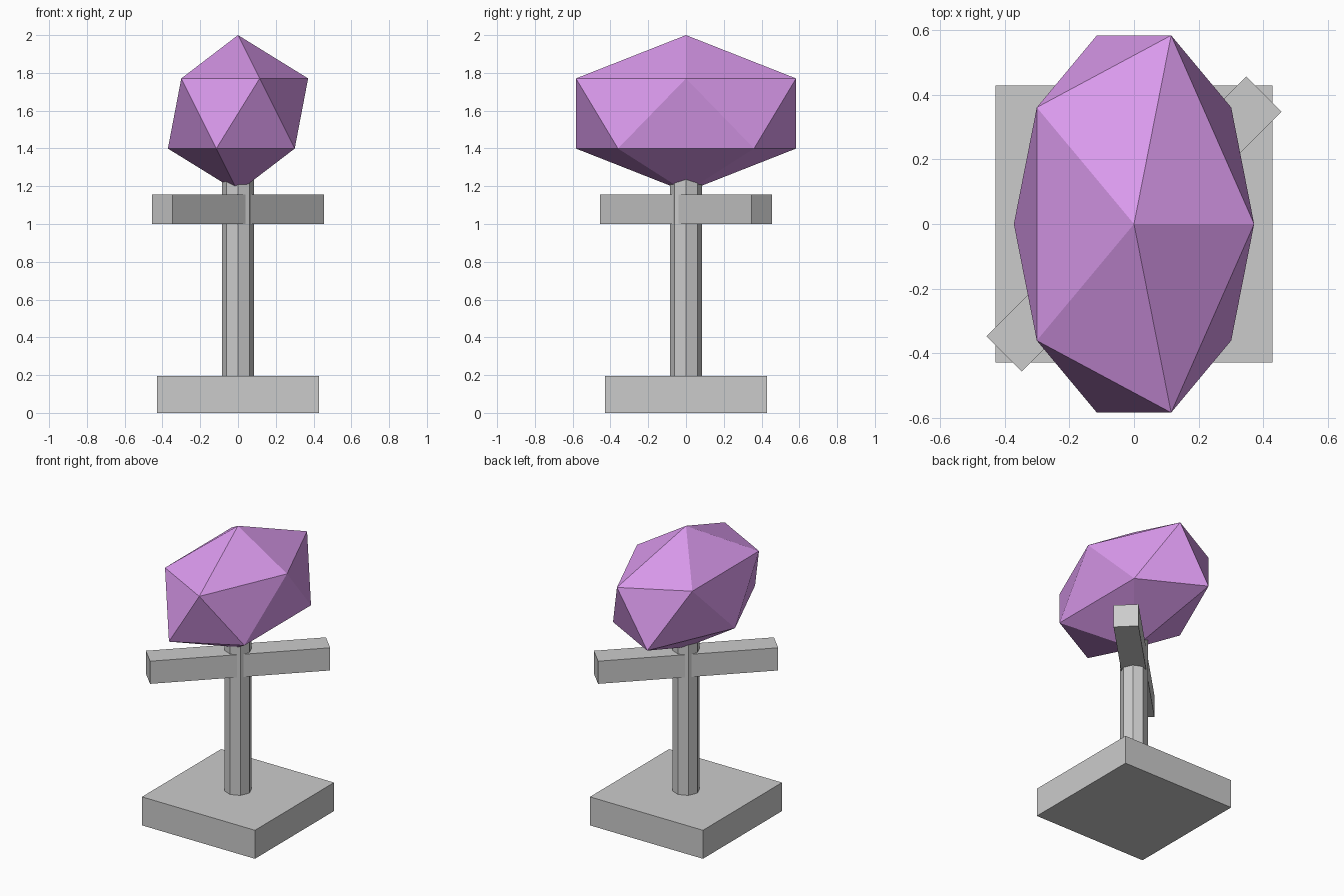
import bpy
from math import radians

if "Cube" in bpy.data.objects:
    bpy.data.objects.remove(bpy.data.objects["Cube"])


def box(name, size, center, turn=0):
    bpy.ops.mesh.primitive_cube_add(size=1, location=center, rotation=(0, 0, radians(turn)))
    ob = bpy.context.object
    ob.name = name
    ob.scale = size
    return ob


# Square foot
box("base", (0.855, 0.855, 0.195), (0, 0, 0.0975))

# Eight-sided pole, its top buried in the gem
bottom, top = 0.15, 1.30
bpy.ops.mesh.primitive_cylinder_add(vertices=8, radius=0.086, depth=top - bottom,
                                    location=(0, 0, (bottom + top) / 2))
bpy.context.object.name = "pole"

# Diagonal crossbar
box("crossbar", (1.134, 0.155, 0.155), (0, 0, 1.078), 45)

# Stretched twenty-sided gem
bpy.ops.mesh.primitive_ico_sphere_add(subdivisions=1, radius=1, location=(0, 0, 1.585))
gem = bpy.context.object
gem.name = "gem"
gem.scale = (0.415, 0.685, 0.415)
purple = bpy.data.materials.new("purple")
purple.diffuse_color = (0.70, 0.32, 0.84, 1)
purple.use_nodes = True
purple.node_tree.nodes["Principled BSDF"].inputs["Base Color"].default_value = purple.diffuse_color
gem.data.materials.append(purple)
